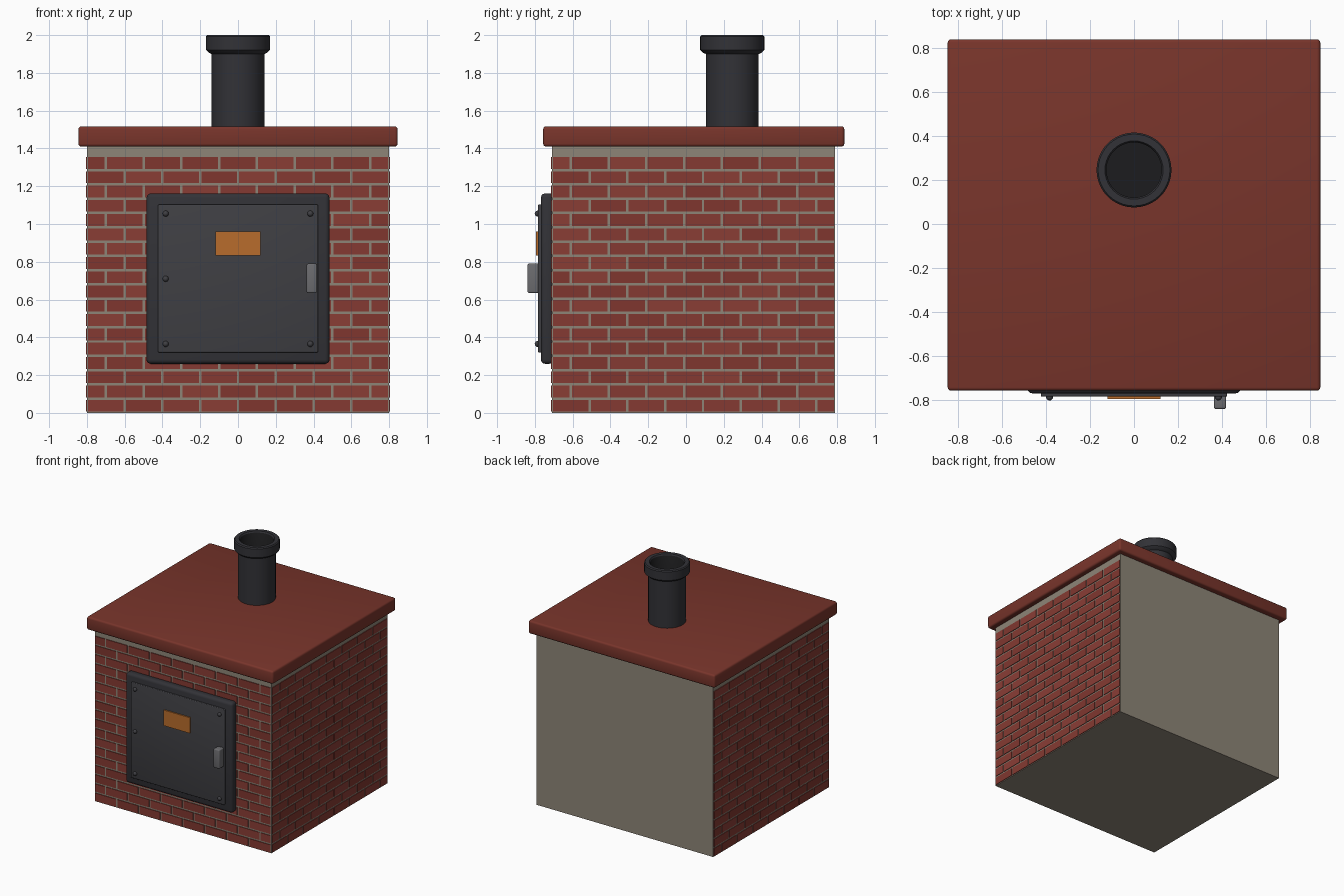
import bpy, bmesh, math, random
from mathutils import Matrix, Vector

if "Cube" in bpy.data.objects:
    bpy.data.objects.remove(bpy.data.objects["Cube"])

random.seed(4)


def mat(name, r, g, b):
    m = bpy.data.materials.new(name)
    m.diffuse_color = (r, g, b, 1)
    m.use_nodes = True
    m.node_tree.nodes["Principled BSDF"].inputs["Base Color"].default_value = m.diffuse_color
    return m


MORTAR = mat("mortar", 0.27, 0.235, 0.185)
BRICKS = [mat("brick_a", 0.235, 0.042, 0.032), mat("brick_b", 0.215, 0.037, 0.028),
          mat("brick_c", 0.255, 0.047, 0.036)]
SLAB = mat("slab_red", 0.19, 0.035, 0.024)
IRON = mat("iron", 0.032, 0.032, 0.038)
DOOR = mat("door_iron", 0.05, 0.05, 0.057)
STEEL = mat("steel", 0.15, 0.15, 0.16)
GLOW = mat("glow", 0.48, 0.15, 0.025)
SOOT = mat("soot", 0.012, 0.012, 0.013)


def add_box(bm, lo, hi):
    lo, hi = Vector(lo), Vector(hi)
    m = Matrix.Translation((lo + hi) / 2) @ Matrix.Diagonal((*(hi - lo), 1))
    return bmesh.ops.create_cube(bm, size=1, matrix=m)["verts"]


def finish(name, bm, mats, smooth=None):
    me = bpy.data.meshes.new(name)
    bm.to_mesh(me)
    bm.free()
    ob = bpy.data.objects.new(name, me)
    bpy.context.collection.objects.link(ob)
    for m in mats:
        me.materials.append(m)
    if smooth:
        bpy.context.view_layer.objects.active = ob
        ob.select_set(True)
        bpy.ops.object.shade_smooth_by_angle(angle=math.radians(smooth))
        ob.select_set(False)
    return ob


def box(name, lo, hi, m, bevel=0.0):
    bm = bmesh.new()
    add_box(bm, lo, hi)
    if bevel:
        bmesh.ops.bevel(bm, geom=bm.edges[:], offset=bevel, segments=3,
                        profile=0.5, affect='EDGES')
    return finish(name, bm, [m], 35 if bevel else None)


# Body dimensions
X, Y0, Y1, TOP = 0.80, -0.71, 0.79, 1.41
ROWS, PITCH, LENGTH, GAP, OUT = 18, 0.0756, 0.2, 0.013, 0.005


def brick_wall(name, start, end, place):
    """Running bond; place(u0, u1) gives the two xy corners of a brick."""
    bm = bmesh.new()
    for row in range(ROWS):
        u = start - (LENGTH / 2 if row % 2 else 0)
        z = row * PITCH + GAP / 2
        while u < end - 0.01:
            a, b = max(u, start) + GAP / 2, min(u + LENGTH, end) - GAP / 2
            (xa, ya), (xb, yb) = place(a, b)
            verts = add_box(bm, (xa, ya, z), (xb, yb, z + PITCH - GAP))
            shade = random.randrange(3)
            for f in {f for v in verts for f in v.link_faces}:
                f.material_index = shade
            u += LENGTH
    return finish(name, bm, BRICKS)


# Mortar core with bricks on three sides
box("mortar_core", (-X, Y0, 0), (X, Y1, TOP), MORTAR)
brick_wall("front_bricks", -X, X, lambda a, b: ((a, Y0 - OUT), (b, Y0 + 0.03)))
brick_wall("right_bricks", Y0, Y1, lambda a, b: ((X - 0.03, a), (X + OUT, b)))
brick_wall("left_bricks", Y0, Y1, lambda a, b: ((-X - OUT, a), (-X + 0.03, b)))

# Top slab
box("top_slab", (-0.845, -0.756, TOP), (0.845, 0.838, 1.517), SLAB, 0.015)

# Door
box("door_frame", (-0.484, -0.768, 0.26), (0.484, -0.70, 1.162), IRON, 0.022)
box("door_panel", (-0.423, -0.783, 0.32), (0.423, -0.74, 1.103), DOOR, 0.006)
box("door_window", (-0.12, -0.793, 0.832), (0.12, -0.77, 0.96), GLOW)
box("door_handle", (0.363, -0.839, 0.635), (0.418, -0.775, 0.79), STEEL, 0.008)

# Rivets along both door edges
bm = bmesh.new()
for x in (-0.383, 0.383):
    for z in (0.365, 0.71, 1.055):
        bmesh.ops.create_uvsphere(bm, u_segments=12, v_segments=8, radius=0.016,
                                  matrix=Matrix.Translation((x, -0.785, z)))
finish("door_rivets", bm, [DOOR], 60)

# Hollow chimney pipe with collar, turned from a profile
profile = [(0.14, 1.50), (0.14, 1.90), (0.155, 1.907), (0.17, 1.922), (0.17, 1.992),
           (0.163, 2.0), (0.132, 2.0), (0.125, 1.99), (0.125, 1.53), (0, 1.53)]
bm = bmesh.new()
vs = [bm.verts.new((r, 0, z)) for r, z in profile]
es = [bm.edges.new(p) for p in zip(vs, vs[1:])]
bmesh.ops.spin(bm, geom=vs + es, cent=(0, 0, 0), axis=(0, 0, 1),
               angle=math.tau, steps=40)
bmesh.ops.remove_doubles(bm, verts=bm.verts[:], dist=1e-4)
bmesh.ops.recalc_face_normals(bm, faces=bm.faces[:])
for f in bm.faces:
    c = f.calc_center_median()
    # Sooty bore
    if c.xy.length < 0.128:
        f.material_index = 1
    # Outer wall and rim face away from the axis, bore towards it
    want = Vector((0, 0, 1)) if abs(f.normal.z) > 0.9 else Vector((c.x, c.y, 0))
    if c.xy.length < 0.128 and abs(f.normal.z) < 0.9:
        want = -want
    if f.normal.dot(want) < 0 and abs(c.xy.length - 0.148) > 0.02:
        f.normal_flip()
bmesh.ops.recalc_face_normals(bm, faces=[])
bmesh.ops.translate(bm, verts=bm.verts[:], vec=(0, 0.245, 0))
finish("chimney_pipe", bm, [IRON, SOOT], 35)
